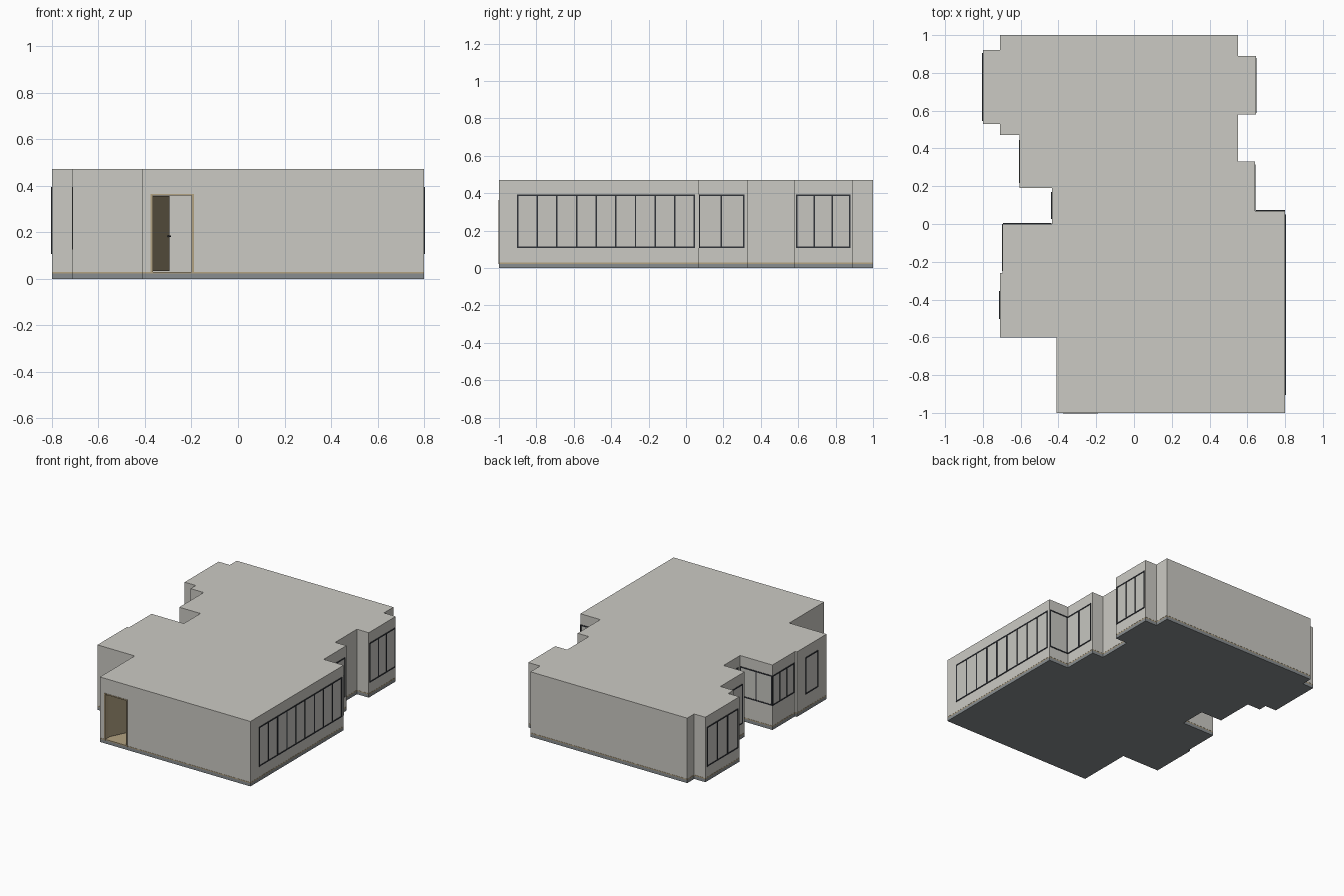
import bpy, bmesh
from math import radians
from mathutils import Vector, Matrix

if "Cube" in bpy.data.objects:
    bpy.data.objects.remove(bpy.data.objects["Cube"])


def material(name, rgb):
    m = bpy.data.materials.new(name)
    m.use_nodes = True
    m.diffuse_color = (*rgb, 1)
    m.node_tree.nodes["Principled BSDF"].inputs["Base Color"].default_value = (*rgb, 1)
    return m


WALL = material("pale wall", (0.60, 0.59, 0.55))
GLASS = material("pale glass", (0.57, 0.565, 0.53))
FRAME = material("dark frame", (0.03, 0.033, 0.04))
SLAB = material("grey slab", (0.25, 0.27, 0.28))
WOOD = material("tan wood", (0.45, 0.36, 0.22))
LEAF = material("brown door", (0.33, 0.27, 0.17))

# Plan outline, counter-clockwise from the front right corner
OUTLINE = [(-.41, -1), (.8, -1), (.8, .07), (.64, .07), (.64, .33), (.55, .33),
           (.55, .58), (.645, .58), (.645, .89), (.55, .89), (.55, 1), (-.71, 1),
           (-.71, .92), (-.8, .92), (-.8, .53), (-.71, .53), (-.71, .47),
           (-.605, .47), (-.605, .19), (-.435, .19), (-.435, 0), (-.695, 0),
           (-.695, -.26), (-.71, -.26), (-.71, -.6), (-.41, -.6)]
SILL, HEAD = .11, .39


def finish(name, bm, mats):
    bmesh.ops.recalc_face_normals(bm, faces=bm.faces)
    me = bpy.data.meshes.new(name)
    bm.to_mesh(me)
    bm.free()
    for m in mats:
        me.materials.append(m)
    ob = bpy.data.objects.new(name, me)
    bpy.context.collection.objects.link(ob)
    return ob


def plan_face(bm, z, inset=0):
    face = bm.faces.new([bm.verts.new((x, y, z)) for x, y in OUTLINE])
    if inset:
        bmesh.ops.inset_region(bm, faces=[face], thickness=inset, use_even_offset=True)
    return face


def raise_face(bm, face, height, keep=True):
    new = bmesh.ops.extrude_face_region(bm, geom=[face], use_keep_orig=keep)["geom"]
    verts = [g for g in new if isinstance(g, bmesh.types.BMVert)]
    bmesh.ops.translate(bm, verts=verts, vec=(0, 0, height))


def box(bm, lo, hi, mat=0, matrix=Matrix()):
    lo, hi = Vector(lo), Vector(hi)
    place = matrix @ Matrix.Translation((lo + hi) / 2) @ Matrix.Diagonal((*(hi - lo), 1))
    verts = bmesh.ops.create_cube(bm, size=1, matrix=place)["verts"]
    for f in {f for v in verts for f in v.link_faces}:
        f.material_index = mat


# Ground slab
bm = bmesh.new()
raise_face(bm, plan_face(bm, 0), .022)
finish("ground_slab", bm, [SLAB])

# Inset wooden floor, which leaves a shadow gap below the walls
bm = bmesh.new()
inner = plan_face(bm, .022, .03)
bmesh.ops.delete(bm, geom=[f for f in bm.faces if f is not inner], context="FACES")
raise_face(bm, inner, .007)
finish("wooden_floor", bm, [WOOD])

# Hollow walls and flat roof in one shell
bm = bmesh.new()
raise_face(bm, plan_face(bm, .03), .442)
base = min(bm.faces, key=lambda f: f.calc_center_median().z)
bmesh.ops.inset_region(bm, faces=[base], thickness=.04, use_even_offset=True)
raise_face(bm, base, .42, keep=False)
if base.is_valid and base.calc_center_median().z < .031:
    bmesh.ops.delete(bm, geom=[base], context="FACES_ONLY")
shell = finish("walls_and_roof", bm, [WALL])

# Door opening
bm = bmesh.new()
box(bm, (-.372, -1.1, -.1), (-.193, -.9, .362))
cutter = finish("door_cutter", bm, [WALL])
cutter.hide_render = True
cut = shell.modifiers.new("door_opening", "BOOLEAN")
cut.operation, cut.solver, cut.object = "DIFFERENCE", "EXACT", cutter
bpy.context.view_layer.objects.active = shell
bpy.ops.object.modifier_apply(modifier=cut.name)
bpy.data.objects.remove(cutter)

# Door frame and threshold
bm = bmesh.new()
box(bm, (-.375, -1.003, .022), (-.366, -.955, .365))
box(bm, (-.199, -1.003, .022), (-.19, -.955, .365))
box(bm, (-.375, -1.003, .357), (-.19, -.955, .365))
box(bm, (-.37, -1, .022), (-.195, -.955, .03))
finish("door_frame", bm, [WOOD])

# Door leaf standing open, with a handle
bm = bmesh.new()
hinge = Matrix.Translation((-.366, -.965, 0)) @ Matrix.Rotation(radians(64), 4, "Z")
box(bm, (0, 0, .034), (.165, .008, .356), 0, hinge)
box(bm, (.145, -.01, .18), (.16, .018, .186), 1, hinge)
finish("door_leaf", bm, [LEAF, FRAME])


def window(name, start, end, panes, sill=SILL, head=HEAD):
    """Framed window on a wall; the outside is to the right of start to end."""
    a, b = Vector((*start, 0)), Vector((*end, 0))
    along = (b - a).normalized()
    out = Vector((along.y, -along.x, 0))
    place = Matrix((along, -out, (0, 0, 1))).transposed().to_4x4()
    place.translation = a
    length, bar = (b - a).length, .004
    bm = bmesh.new()
    box(bm, (0, -.001, sill), (length, .002, head), 0, place)
    for i in range(panes + 1):
        x = length * i / panes
        box(bm, (x - bar, -.004, sill), (x + bar, .002, head), 1, place)
    for z in (sill, head):
        box(bm, (-bar, -.004, z - bar), (length + bar, .002, z + bar), 1, place)
    finish(name, bm, [GLASS, FRAME])


# Windows on the left side
window("long_window", (.8, -.9), (.8, .045), 9)
window("long_window_return", (.796, .07), (.65, .07), 1)
window("left_middle_window", (.64, .065), (.64, .31), 2)
window("left_bay_window", (.645, .592), (.645, .876), 3)

# Windows on the right side
window("right_bay_window", (-.8, .9), (-.8, .55), 3)
window("right_recess_window", (-.605, .44), (-.605, .22), 2)
window("inner_recess_window", (-.435, .165), (-.435, .03), 1)
window("corner_window_back", (-.44, 0), (-.69, 0), 2, .18)
window("corner_window_side", (-.695, -.005), (-.695, -.245), 3, .18)
window("small_side_window", (-.71, -.36), (-.71, -.5), 1, .13)
